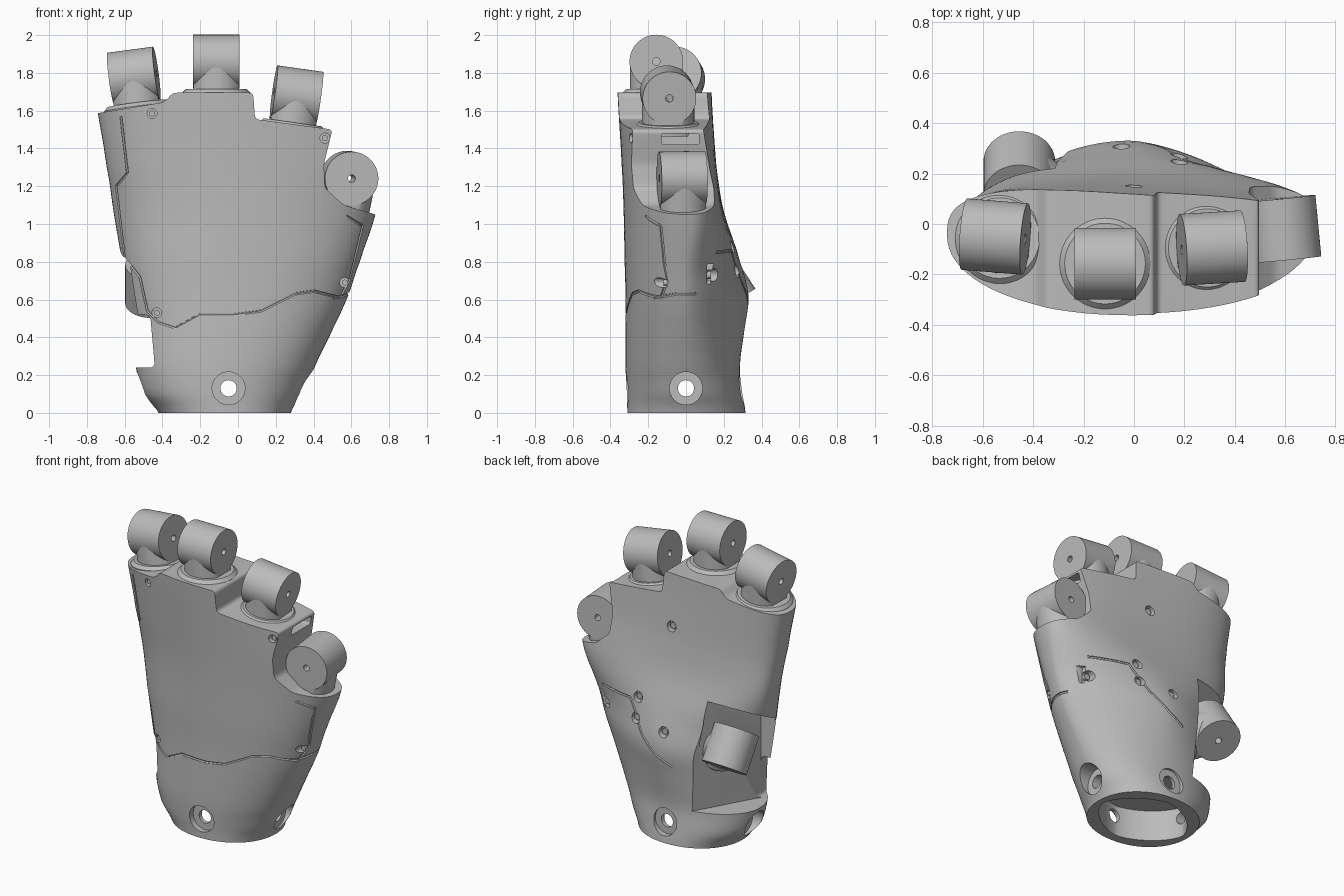
import bpy, bmesh, math
from mathutils import Vector, Matrix
from mathutils.bvhtree import BVHTree

cube = bpy.data.objects.get("Cube")
if cube:
    bpy.data.objects.remove(cube, do_unlink=True)

grey = bpy.data.materials.new("light grey plastic")
grey.use_nodes = True
grey.diffuse_color = (0.5, 0.5, 0.5, 1)
grey.node_tree.nodes["Principled BSDF"].inputs["Base Color"].default_value = (0.5, 0.5, 0.5, 1)


def finish(bm, name):
    bmesh.ops.recalc_face_normals(bm, faces=bm.faces)
    me = bpy.data.meshes.new(name)
    bm.to_mesh(me)
    bm.free()
    me.materials.append(grey)
    ob = bpy.data.objects.new(name, me)
    bpy.context.collection.objects.link(ob)
    return ob


def activate(ob):
    bpy.ops.object.select_all(action='DESELECT')
    ob.select_set(True)
    bpy.context.view_layer.objects.active = ob


def boolean(ob, cutter, operation='DIFFERENCE'):
    cutter.hide_render = True
    mod = ob.modifiers.new("cut", 'BOOLEAN')
    mod.object, mod.operation, mod.solver = cutter, operation, 'EXACT'
    activate(ob)
    bpy.ops.object.modifier_apply(modifier=mod.name)
    bpy.data.objects.remove(cutter, do_unlink=True)


def rod(name, start, end, r1, r2=None, sides=40):
    """Round bar or cone between two points."""
    start, end = Vector(start), Vector(end)
    d = end - start
    bm = bmesh.new()
    mat = Matrix.Translation((start + end) / 2) @ d.to_track_quat('Z', 'Y').to_matrix().to_4x4()
    bmesh.ops.create_cone(bm, cap_ends=True, segments=sides, radius1=r1,
                          radius2=r1 if r2 is None else r2, depth=d.length, matrix=mat)
    return finish(bm, name)


def loft(name, rings):
    """Closed skin through matching rings of points."""
    bm = bmesh.new()
    loops = [[bm.verts.new(p) for p in ring] for ring in rings]
    n = len(loops[0])
    for a, b in zip(loops, loops[1:]):
        for i in range(n):
            bm.faces.new((a[i], a[(i + 1) % n], b[(i + 1) % n], b[i]))
    bm.faces.new(loops[0])
    bm.faces.new(loops[-1])
    return finish(bm, name)


def prism(name, pts, offset):
    return loft(name, [pts, [Vector(p) + Vector(offset) for p in pts]])


def rounded(pts, r, steps=4):
    """Polygon with each corner replaced by a short curve."""
    out = []
    for i, p in enumerate(pts):
        p, a, b = Vector(p), Vector(pts[i - 1]), Vector(pts[(i + 1) % len(pts)])
        s, e = p + (a - p).normalized() * r, p + (b - p).normalized() * r
        for t in (k / steps for k in range(steps + 1)):
            out.append(s * (1 - t) ** 2 + p * 2 * t * (1 - t) + e * t ** 2)
    return out


def section(z, left, right, front, back, mid, nf, nb, tilt=0, sides=80):
    """Rounded section with separate front and back fullness and a sloping back."""
    cx, rx, ring = (left + right) / 2, (right - left) / 2, []
    for i in range(sides):
        t = math.tau * i / sides
        c, s = math.cos(t), math.sin(t)
        n = nb if s > 0 else nf
        x = rx * math.copysign(abs(c) ** (2 / n), c)
        ry = back - mid - tilt * x if s > 0 else mid - front
        ring.append((cx + x, mid + ry * math.copysign(abs(s) ** (2 / n), s), z))
    return ring


# Palm shell: height, left, right, front, back, middle, front and back fullness, back slope
KEYS = [(0, -.42, .28, -.31, .315, 0, 2.1, 2.1, 0),
        (.1, -.505, .337, -.315, .3, 0, 2.1, 2.1, 0),
        (.24, -.54, .405, -.32, .285, 0, 2.2, 2, .02),
        (.45, -.555, .505, -.32, .31, 0, 2.2, 1.75, .06),
        (.62, -.585, .583, -.32, .33, 0, 2.2, 1.65, .07),
        (.8, -.615, .645, -.325, .285, 0, 2.2, 1.8, .06),
        (1.06, -.658, .73, -.33, .2, 0, 2.1, 2.9, .02),
        (1.3, -.695, .76, -.34, .155, -.03, 2.1, 2.8, .04),
        (1.76, -.765, .74, -.365, .115, -.05, 2.1, 3, .07)]
rings = []
for k in range(len(KEYS) - 1):
    p0, p1, p2, p3 = (KEYS[max(0, min(len(KEYS) - 1, k + j))] for j in (-1, 0, 1, 2))
    for t in (0, .25, .5, .75):
        row = [b + .5 * t * (c - a + t * (2 * a - 5 * b + 4 * c - d + t * (3 * (b - c) + d - a)))
               for a, b, c, d in zip(p0, p1, p2, p3)]
        row[0] = p1[0] + t * (p2[0] - p1[0])
        rings.append(section(*row))
rings.append(section(*KEYS[-1]))
palm = loft("palm_shell", rings)

# Stepped knuckle line along the top
outline = [(-1, -.5), (1, -.5), (1, .97), (.56, 1.1), (.46, 1.19), (.455, 1.32), (.5, 1.5),
           (.09, 1.555), (.08, 1.695), (-.345, 1.695), (-.39, 1.645), (-1, 1.545)]
trim = rounded([(x, -1, z) for x, z in outline], .024)
boolean(palm, prism("top_trim", trim, (0, 2, 0)), 'INTERSECT')

# Thumb pocket behind a front skirt, with a shelf below and a sloping upper edge
plan = [(-.9, -.13, .8), (-.46, -.13, .8), (-.24, .4, 1.06), (-.9, .4, .98)]
low = [(x, y, .24) for x, y, z in plan]
low[2] = (-.16, .4, .24)
boolean(palm, loft("thumb_pocket", [low, plan]))
notch = rounded([(-.9, -.5, .24), (-.44, -.5, .24), (-.465, -.5, .52), (-.9, -.5, .52)], .03)
boolean(palm, prism("front_notch", notch, (0, .42, 0)))

bm = bmesh.new()
bm.from_mesh(palm.data)
surface = BVHTree.FromBMesh(bm)
bm.free()


def on_surface(a, z, side):
    """Point on the palm seen from the front, back or left side."""
    d = {'front': Vector((0, 1, 0)), 'back': Vector((0, -1, 0)), 'left': Vector((-1, 0, 0))}[side]
    start = Vector((0, a, z)) if side == 'left' else Vector((a, 0, z))
    return surface.ray_cast(start - d * 2, d)[0], d


# Wrist opening and mounting holes
boolean(palm, loft("wrist_cavity", [section(z, -.38, .24, -.25, .25, 0, 1.6, 1.6) for z in (-.1, .205)]))
boolean(palm, rod("front_back_bore", (-.05, -1, .13), (-.05, 1, .13), .043))
boolean(palm, rod("side_bore", (-1, 0, .13), (1, 0, .13), .043))
for start, end in [((-.05, -1, .13), (-.05, -.275, .13)), ((-.05, 1, .13), (-.05, .27, .13)),
                   ((1, 0, .13), (.29, 0, .13)), ((-1, 0, .13), (-.43, 0, .13))]:
    boolean(palm, rod("counterbore", start, end, .087))

# Slot beside the index knuckle and window on the left side
for name, x, y0, y1, z0, z1 in [("knuckle_slot", .42, -.13, .07, 1.42, 1.48), ("side_window", .5, .11, .155, .68, .79)]:
    boolean(palm, prism(name, rounded([(x, y0, z0), (x, y1, z0), (x, y1, z1), (x, y0, z1)], .015), (.4, 0, 0)))

# Recessed screws
SCREWS = {'front': [(-.455, 1.585), (.46, 1.455), (.565, .69), (-.43, .53)],
          'back': [(0, 1.36), (-.05, .73), (.18, .88), (.18, .75), (.48, .73)]}
for side, spots in SCREWS.items():
    size = .026 if side == 'front' else .034
    for a, z in spots:
        p, d = on_surface(a, z, side)
        if p:
            boolean(palm, rod("screw_recess", p - d * .06, p + d * .035, size, sides=20))
            rod(side + "_screw", p + d * .015, p + d * .04, size * .6, sides=16)

# Seams between the shell pieces
SEAMS = [('front', [(-.62, 1.57), (-.585, 1.27), (-.645, 1.2), (-.6, .82), (-.52, .72), (-.48, .54), (-.42, .48), (-.33, .45),
                    (-.2, .52), (-.02, .52), (.12, .54), (.3, .63), (.4, .645), (.54, .61), (.59, .7), (.66, .99), (.56, 1.05)]),
         ('left', [(-.17, .61), (-.05, .63), (.07, .63)]),
         ('back', [(.5, .85), (.24, .86), (.12, .68), (0, .58), (-.14, .51)])]
for side, path in SEAMS:
    pts = []
    for (a, z), (b, w) in zip(path, path[1:]):
        for i in range(7):
            p = on_surface(a + (b - a) * i / 7, z + (w - z) * i / 7, side)[0]
            if p:
                pts.append(p)
    cu = bpy.data.curves.new("seam", 'CURVE')
    cu.dimensions, cu.bevel_depth, cu.bevel_resolution, cu.use_fill_caps = '3D', .008, 1, True
    sp = cu.splines.new('POLY')
    sp.points.add(len(pts) - 1)
    for q, p in zip(sp.points, pts):
        q.co = (*p, 1)
    groove = bpy.data.objects.new("seam_groove", cu)
    bpy.context.collection.objects.link(groove)
    activate(groove)
    bpy.ops.object.convert(target='MESH')
    boolean(palm, bpy.context.view_layer.objects.active)


# Finger joints: round knuckle, flat-sided neck and round seat, pinned through the axis
def joint(name, centre, axis, up, seat):
    c, u = Vector(centre), Vector(up).normalized()
    a = Vector(axis)
    a = (a - u * a.dot(u)).normalized()
    knuckle = rod(name + "_knuckle", c - a * .122, c + a * .122, .142, sides=64)
    neck = rod(name + "_neck", c - u * .2, c - u * .02, .139, sides=64)
    boolean(neck, rod("flat_sides", c - a * .121, c + a * .121, .4), 'INTERSECT')
    for part in (knuckle, neck):
        boolean(part, rod("pin_hole", c - a * .3, c + a * .3, .02, sides=20))
    rod(name + "_seat", c - u * .2, c - u * .165, seat, sides=64)
    rod(name + "_seat_rim", c - u * .165, c - u * .145, seat, seat - .02, 64)


joint("middle_finger", (-.115, -.157, 1.86), (1, 0, 0), (0, 0, 1), .18)
joint("little_finger", (-.552, -.05, 1.782), (1, -.08, .13), (-.13, .04, 1), .18)
joint("index_finger", (.31, -.095, 1.682), (1, .06, -.13), (.14, 0, 1), .175)
joint("outer_finger", (.59, -.02, 1.243), (.1, -1, 0), (.2, 0, 1), .14)
joint("thumb", (-.455, .182, .682), (0, .55, -.84), (-.75, .55, .36), .145)

for ob in bpy.context.collection.objects:
    if ob.type == 'MESH':
        activate(ob)
        bpy.ops.object.shade_smooth_by_angle(angle=math.radians(35))
